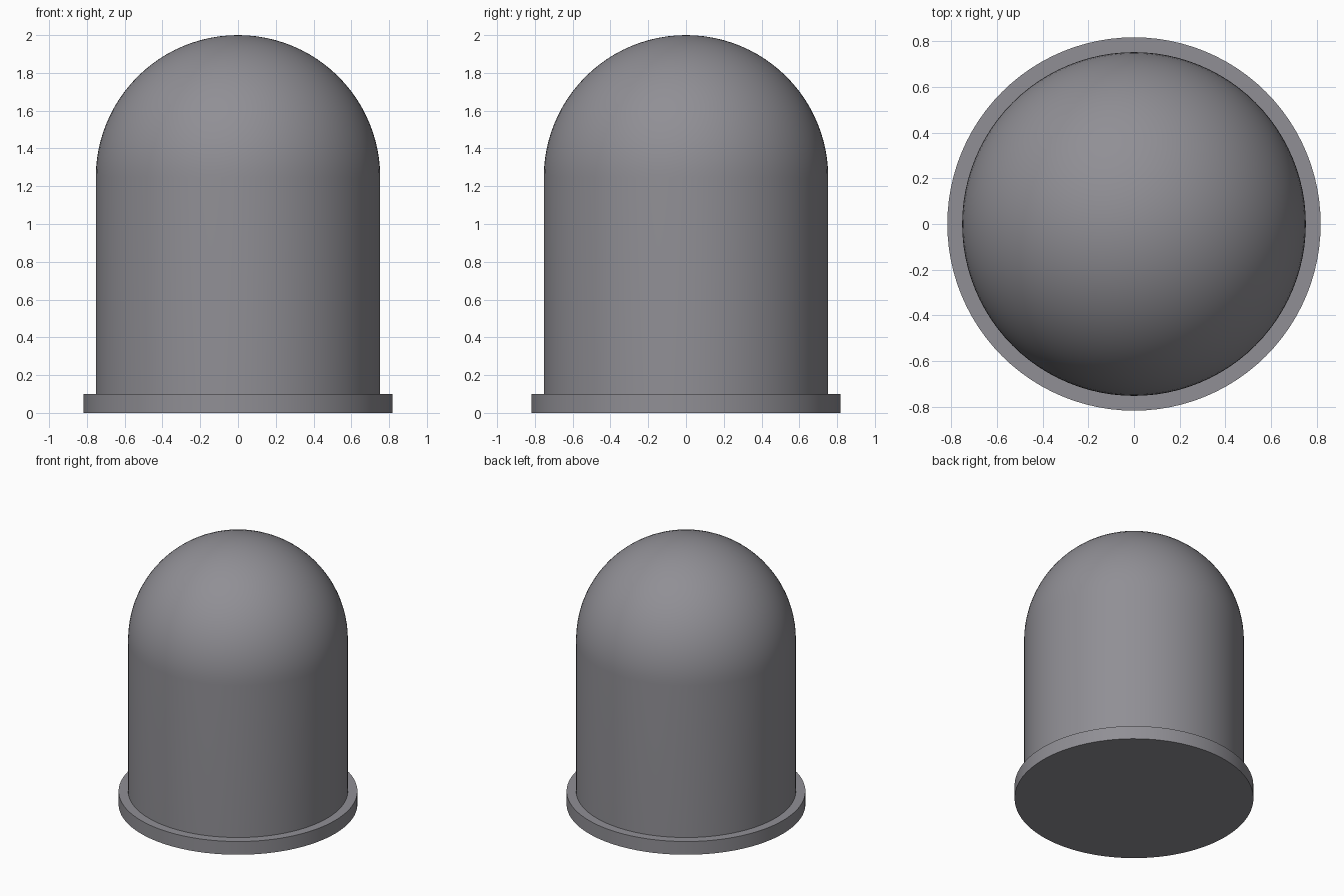
import bpy, bmesh, math

if "Cube" in bpy.data.objects:
    bpy.data.objects.remove(bpy.data.objects["Cube"])

SEGMENTS = 96


def lathe(name, profile):
    """Spin an (r, z) profile that starts and ends on the axis around z."""
    bm = bmesh.new()
    verts = [bm.verts.new((r, 0, z)) for r, z in profile]
    edges = [bm.edges.new(pair) for pair in zip(verts, verts[1:])]
    bmesh.ops.spin(bm, geom=verts + edges, cent=(0, 0, 0), axis=(0, 0, 1),
                   angle=math.tau, steps=SEGMENTS, use_merge=True)
    bmesh.ops.remove_doubles(bm, verts=bm.verts, dist=1e-5)
    bmesh.ops.recalc_face_normals(bm, faces=bm.faces)
    mesh = bpy.data.meshes.new(name)
    bm.to_mesh(mesh)
    bm.free()
    obj = bpy.data.objects.new(name, mesh)
    bpy.context.collection.objects.link(obj)
    bpy.ops.object.select_all(action='DESELECT')
    obj.select_set(True)
    bpy.context.view_layer.objects.active = obj
    bpy.ops.object.shade_smooth_by_angle(angle=math.radians(30))
    return obj


# Outline: flat underside, base flange, straight wall, hemispherical top
R, FLANGE_R, FLANGE_H, SPRING_Z = 0.753, 0.818, 0.10, 1.247
STEPS = 24
arc = [(R * math.cos(i / STEPS * math.pi / 2),
        SPRING_Z + R * math.sin(i / STEPS * math.pi / 2)) for i in range(STEPS)]
profile = [(0, 0), (FLANGE_R, 0), (FLANGE_R, FLANGE_H), (R, FLANGE_H)]
cover = lathe("domed_cover", profile + arc + [(0, SPRING_Z + R)])

# Dark, slightly cool grey
dark_grey = bpy.data.materials.new("dark_grey")
dark_grey.diffuse_color = (0.28, 0.275, 0.30, 1)
dark_grey.use_nodes = True
dark_grey.node_tree.nodes["Principled BSDF"].inputs["Base Color"].default_value = dark_grey.diffuse_color
cover.data.materials.append(dark_grey)
